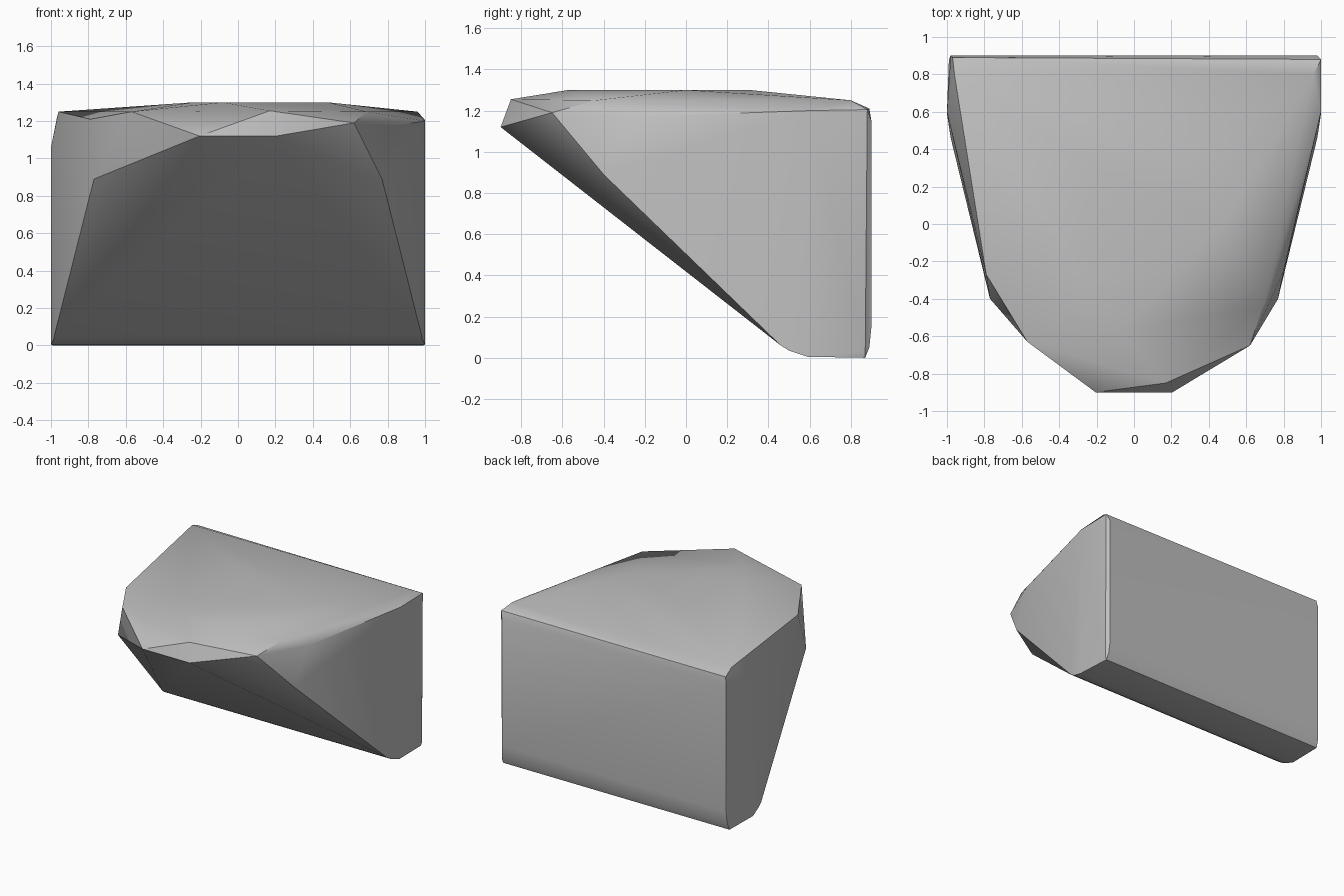
import bpy
import bmesh
import math

cube = bpy.data.objects.get("Cube")
if cube:
    bpy.data.objects.remove(cube, do_unlink=True)

# Single stone colour
stone = bpy.data.materials.new("light grey stone")
stone.use_nodes = True
grey = (0.52, 0.52, 0.52, 1)
stone.diffuse_color = grey
stone.node_tree.nodes["Principled BSDF"].inputs["Base Color"].default_value = grey


def mirrored(points):
    return [(side * x, y, z) for x, y, z in points for side in (-1, 1)]


# Corners shared by both sides: foot, sloping underside, nose and back wall
corners = mirrored([
    (0.98, 0.46, 0.06), (0.985, 0.50, 0.035), (1.0, 0.59, 0.005),
    (0.99, 0.87, 0.0), (0.985, 0.89, 0.05), (0.98, 0.90, 0.15),
    (0.98, 0.90, 1.15), (0.77, -0.40, 0.89), (0.205, -0.90, 1.12),
    (0.96, 0.80, 1.25),
])
# Chipped rim, uneven from side to side
corners += [
    (-1.0, 0.60, 1.06), (-0.79, -0.27, 1.21), (-0.57, -0.63, 1.25),
    (-0.97, 0.89, 1.21), (0.17, -0.85, 1.255), (0.62, -0.65, 1.19),
    (0.69, -0.44, 1.25), (0.80, -0.25, 1.17), (1.0, 0.60, 1.2),
    (1.0, 0.88, 1.205), (1.0, 0.87, 0.03),
]
# Gently domed top
corners += [
    (-0.08, -0.57, 1.30), (-0.24, -0.35, 1.30), (-0.24, 0.31, 1.30),
    (0.30, 0.31, 1.30), (0.48, 0.0, 1.30),
]

# Wrap the corners in a convex block
bm = bmesh.new()
for corner in corners:
    bm.verts.new(corner)
hull = bmesh.ops.convex_hull(bm, input=bm.verts)
loose = {g for g in hull["geom_interior"] + hull["geom_unused"]
         if isinstance(g, bmesh.types.BMVert)}
bmesh.ops.delete(bm, geom=list(loose), context="VERTS")
bmesh.ops.dissolve_limit(bm, angle_limit=math.radians(1),
                         verts=bm.verts, edges=bm.edges)
bmesh.ops.recalc_face_normals(bm, faces=bm.faces)

mesh = bpy.data.meshes.new("rock_block")
bm.to_mesh(mesh)
bm.free()
mesh.materials.append(stone)
rock = bpy.data.objects.new("rock_block", mesh)
bpy.context.collection.objects.link(rock)

# Smooth shading with crisp chipped edges
bpy.context.view_layer.objects.active = rock
rock.select_set(True)
bpy.ops.object.shade_smooth_by_angle(angle=math.radians(30))
